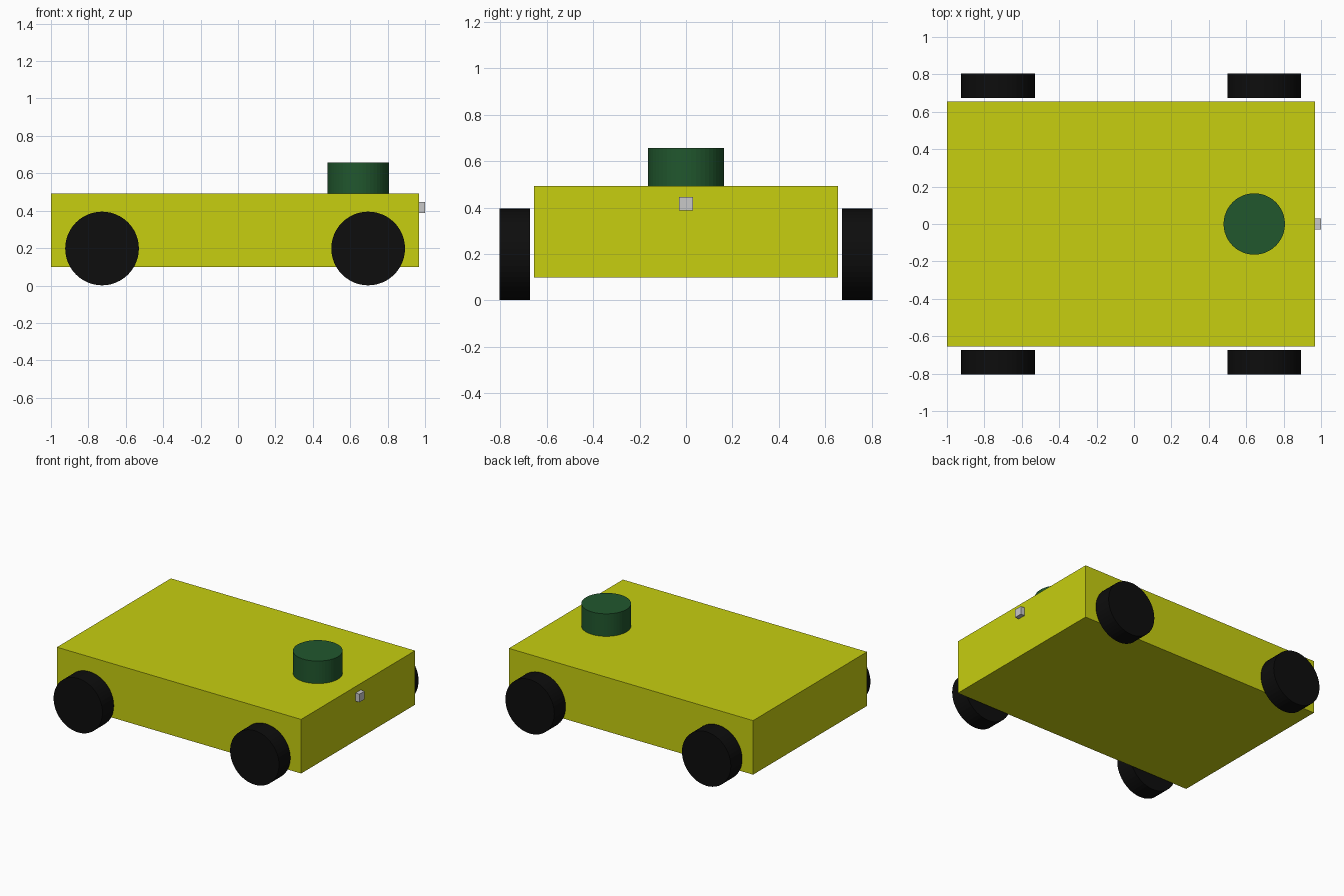
import bpy
import math

if "Cube" in bpy.data.objects:
    bpy.data.objects.remove(bpy.data.objects["Cube"])


def material(name, rgb):
    m = bpy.data.materials.new(name)
    m.diffuse_color = (*rgb, 1)
    m.use_nodes = True
    m.node_tree.nodes["Principled BSDF"].inputs["Base Color"].default_value = m.diffuse_color
    return m


yellow = material("yellow", (0.57, 0.62, 0.005))
black = material("black", (0.004, 0.004, 0.004))
green = material("dark green", (0.015, 0.095, 0.027))
grey = material("light grey", (0.58, 0.58, 0.58))


def finish(name, mat):
    obj = bpy.context.object
    obj.name = name
    obj.data.materials.append(mat)
    return obj


def box(name, lo, hi, mat):
    bpy.ops.mesh.primitive_cube_add(size=1, location=[(a + b) / 2 for a, b in zip(lo, hi)])
    obj = finish(name, mat)
    obj.scale = [b - a for a, b in zip(lo, hi)]
    bpy.ops.object.transform_apply(location=False, rotation=False, scale=True)


def cylinder(name, radius, depth, loc, mat, rot=(0, 0, 0)):
    bpy.ops.mesh.primitive_cylinder_add(vertices=48, radius=radius, depth=depth,
                                        location=loc, rotation=rot)
    finish(name, mat)


# Chassis slab
box("body", (-1, -0.656, 0.099), (0.968, 0.656, 0.493), yellow)

# Round sensor on the roof
cylinder("roof_sensor", 0.164, 0.164, (0.643, 0, 0.575), green)

# Small camera block on the nose
box("nose_camera", (0.968, -0.03, 0.387), (1, 0.03, 0.446), grey)

# Four wheels standing just clear of the body sides
for end, x in (("rear", -0.727), ("front", 0.696)):
    for side, y in (("right", -0.738), ("left", 0.738)):
        cylinder(f"{end}_{side}_wheel", 0.197, 0.131, (x, y, 0.198), black,
                 (math.pi / 2, 0, 0))
